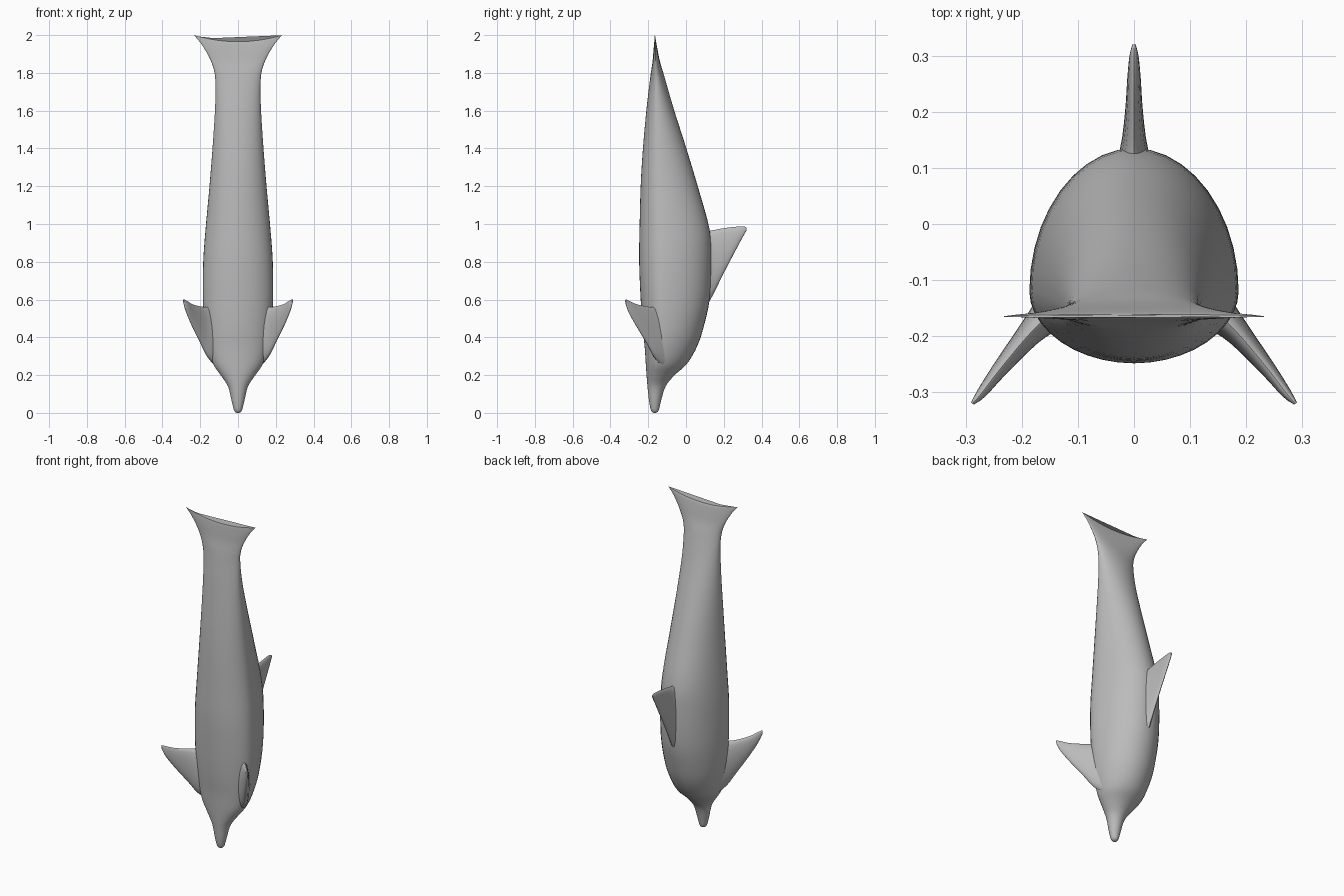
import bpy
import math
from mathutils import Vector

if "Cube" in bpy.data.objects:
    bpy.data.objects.remove(bpy.data.objects["Cube"], do_unlink=True)

skin = bpy.data.materials.new("grey_skin")
skin.use_nodes = True
GREY = (0.5, 0.5, 0.5, 1)
skin.diffuse_color = GREY
skin.node_tree.nodes["Principled BSDF"].inputs["Base Color"].default_value = GREY


def smooth_rows(rows, steps):
    """Insert Catmull-Rom rows between the given stations."""
    rows = [Vector(r) for r in rows]
    result = []
    for i in range(len(rows) - 1):
        a, b, c = rows[max(i - 1, 0)], rows[i], rows[i + 1]
        d = rows[min(i + 2, len(rows) - 1)]
        for k in range(steps):
            t = k / steps
            result.append(b + (c - a) * (t / 2)
                          + (a * 2 - b * 5 + c * 4 - d) * (t * t / 2)
                          + (b * 3 - a - c * 3 + d) * (t ** 3 / 2))
    return result + [rows[-1]]


def loft(name, rings):
    """Skin a list of closed rings and cap both ends."""
    n = len(rings[0])
    verts = [p for ring in rings for p in ring]
    faces = [tuple(range(n))[::-1], tuple(range(len(verts) - n, len(verts)))]
    for r in range(len(rings) - 1):
        for i in range(n):
            j = (i + 1) % n
            faces.append((r * n + i, r * n + j, r * n + n + j, r * n + n + i))
    mesh = bpy.data.meshes.new(name)
    mesh.from_pydata(verts, [], faces)
    mesh.materials.append(skin)
    obj = bpy.data.objects.new(name, mesh)
    bpy.context.collection.objects.link(obj)
    bpy.ops.object.select_all(action="DESELECT")
    obj.select_set(True)
    bpy.context.view_layer.objects.active = obj
    bpy.ops.object.mode_set(mode="EDIT")
    bpy.ops.mesh.select_all(action="SELECT")
    bpy.ops.mesh.normals_make_consistent(inside=False)
    bpy.ops.object.mode_set(mode="OBJECT")
    bpy.ops.object.shade_smooth_by_angle(angle=math.radians(50))
    return obj


def body_ring(row, sides=40):
    """Egg-shaped section; lift raises its sides to sweep the flukes."""
    z, lift, width, belly, back, mid = row
    ring = []
    for i in range(sides):
        a = math.tau * i / sides
        c, s = math.cos(a), math.sin(a)
        reach = back - mid if s > 0 else mid - belly
        ring.append((width * c, mid + reach * s, z + lift * c * c))
    return ring


def fin_ring(lead, trail, across, thick, sides=20):
    """Lens-shaped section between the leading and trailing edges."""
    lead, trail = Vector(lead), Vector(trail)
    ring = []
    for i in range(sides):
        a = math.tau * i / sides
        chord = (1 - math.cos(a)) / 2
        ring.append(lead.lerp(trail, chord) + across * (thick * math.sin(a)))
    return ring


# Body with beak and flukes: height, lift, half width, belly, back, widest level
BODY = [
    (0, 0, .006, -.171, -.159, -.165),
    (.012, 0, .02, -.185, -.145, -.165),
    (.06, 0, .033, -.195, -.133, -.165),
    (.14, 0, .053, -.204, -.108, -.16),
    (.2, 0, .092, -.209, -.06, -.15),
    (.26, 0, .132, -.213, .005, -.14),
    (.35, 0, .16, -.219, .058, -.13),
    (.45, 0, .176, -.23, .092, -.12),
    (.6, 0, .186, -.24, .125, -.12),
    (.8, 0, .184, -.248, .135, -.12),
    (.97, 0, .172, -.246, .125, -.12),
    (1.2, 0, .151, -.24, .062, -.13),
    (1.4, 0, .135, -.228, .002, -.14),
    (1.6, 0, .122, -.21, -.062, -.15),
    (1.73, 0, .119, -.195, -.1, -.155),
    (1.8, .01, .126, -.186, -.12, -.16),
    (1.86, .02, .151, -.177, -.138, -.16),
    (1.92, .03, .192, -.172, -.15, -.163),
    (1.953, .035, .223, -.169, -.157, -.164),
    (1.965, .035, .234, -.167, -.161, -.165),
]
loft("body", [body_ring(r) for r in smooth_rows(BODY, 4)])

# Dorsal fin: outward reach, leading height, trailing height, half thickness
DORSAL = [
    (.08, .52, .96, .05),
    (.13, .60, .965, .026),
    (.2, .74, .978, .016),
    (.26, .855, .985, .012),
    (.3, .93, .988, .008),
    (.32, .965, .982, .003),
]
loft("dorsal_fin", [fin_ring((0, y, lo), (0, y, hi), Vector((1, 0, 0)), t)
                    for y, lo, hi, t in smooth_rows(DORSAL, 3)])

# Flippers: sideways, forward, leading height, trailing height, half thickness
FLIPPER = [
    (.11, -.12, .24, .55, .045),
    (.155, -.165, .29, .56, .032),
    (.19, -.2, .355, .562, .022),
    (.24, -.26, .455, .575, .014),
    (.272, -.302, .53, .594, .009),
    (.288, -.32, .58, .602, .003),
]
for name, side in (("left_flipper", 1), ("right_flipper", -1)):
    across = Vector((.8 * side, .6, 0))
    loft(name, [fin_ring((x * side, y, lo), (x * side, y, hi), across, t)
                for x, y, lo, hi, t in smooth_rows(FLIPPER, 3)])
